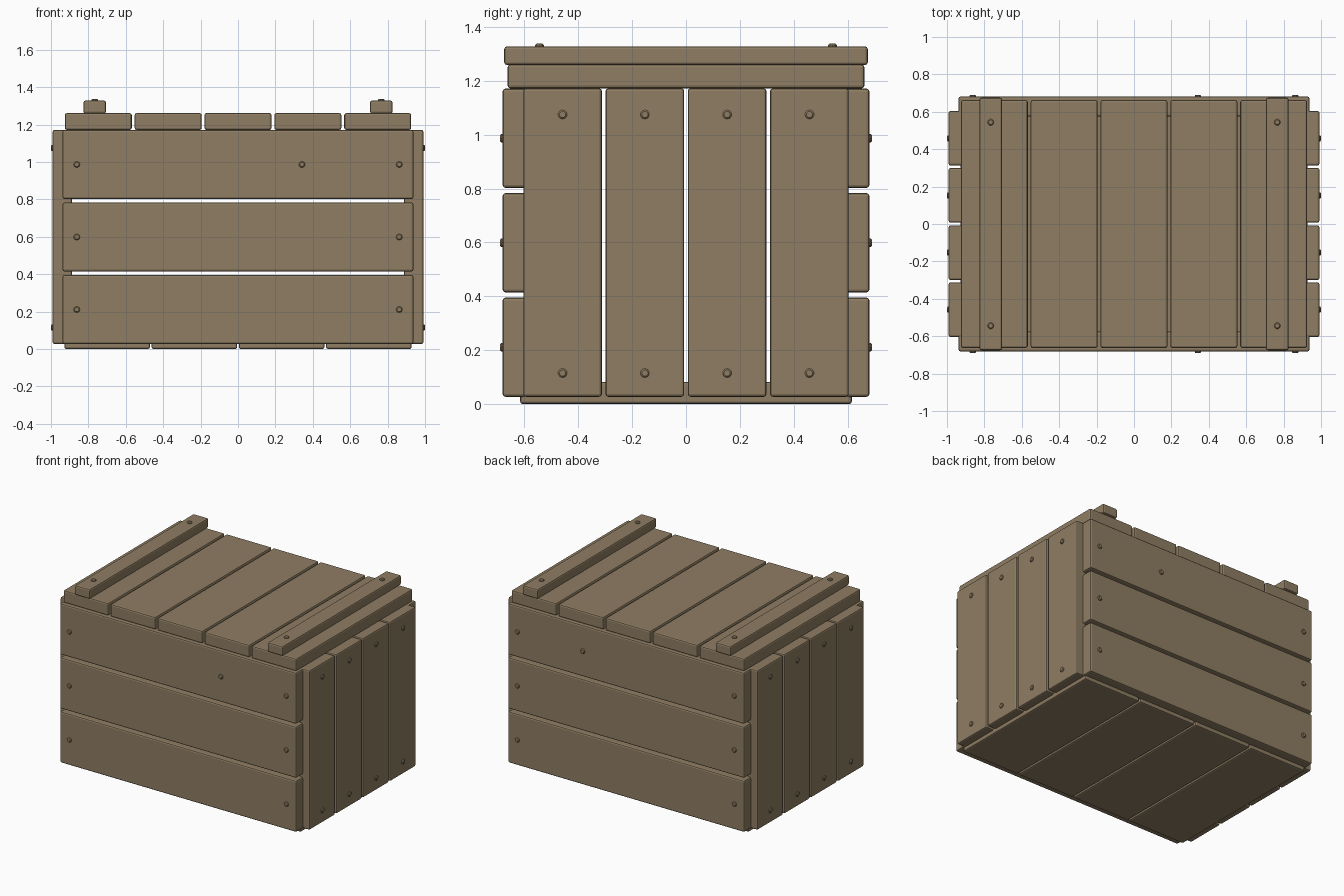
import bpy, bmesh, math
from mathutils import Vector

if "Cube" in bpy.data.objects:
    bpy.data.objects.remove(bpy.data.objects["Cube"])

wood = bpy.data.materials.new("weathered_wood")
wood.diffuse_color = (0.275, 0.206, 0.124, 1)
wood.use_nodes = True
wood.node_tree.nodes["Principled BSDF"].inputs["Base Color"].default_value = wood.diffuse_color


def finish(bm, name):
    bmesh.ops.recalc_face_normals(bm, faces=bm.faces)
    me = bpy.data.meshes.new(name)
    bm.to_mesh(me)
    bm.free()
    me.materials.append(wood)
    ob = bpy.data.objects.new(name, me)
    bpy.context.collection.objects.link(ob)
    return ob


def plank(name, x, y, z, bevel=0.01):
    """Bevelled board from (min, max) ranges."""
    bm = bmesh.new()
    bmesh.ops.create_cube(bm, size=1)
    for v in bm.verts:
        v.co = Vector([r[0] if c < 0 else r[1] for c, r in zip(v.co, (x, y, z))])
    bmesh.ops.bevel(bm, geom=bm.edges[:], offset=bevel, segments=2,
                    profile=0.5, affect='EDGES')
    finish(bm, name)


def nail(name, pos, direction, height=0.01, r=0.017):
    """Low domed nail head sitting on a surface."""
    bm = bmesh.new()
    rings = []
    for rad, h in ((r, -0.01), (r, height * 0.5), (r * 0.7, height)):
        rings.append([bm.verts.new((rad * math.cos(a * math.tau / 10),
                                    rad * math.sin(a * math.tau / 10), h))
                      for a in range(10)])
    for a, b in zip(rings, rings[1:]):
        for i in range(10):
            j = (i + 1) % 10
            bm.faces.new((a[i], a[j], b[j], b[i]))
    bm.faces.new(rings[0])
    bm.faces.new(rings[-1])
    q = Vector((0, 0, 1)).rotation_difference(Vector(direction))
    for v in bm.verts:
        v.co = q @ v.co + Vector(pos)
    finish(bm, name)


# floor boards
for i in range(4):
    x0 = -0.928 + i * 0.4665
    plank("floor_board", (x0, x0 + 0.457), (-0.616, 0.616), (0, 0.082))

# front and back boards with nails
rows = ((0.027, 0.395), (0.415, 0.783), (0.803, 1.171))
for s, side in ((-1, "front"), (1, "back")):
    for i, z in enumerate(rows):
        plank(side + "_board", (-0.938, 0.938), sorted((s * 0.575, s * 0.681)), z)
        for x in (-0.862, 0.862) + ((0.342,) if i == 2 else ()):
            nail(side + "_nail", (x, s * 0.681, (z[0] + z[1]) / 2), (0, s, 0))

# left and right upright boards with nails
for s, side in ((-1, "left"), (1, "right")):
    for i in range(4):
        yc = (i - 1.5) * 0.3055
        plank(side + "_board", sorted((s * 0.888, s * 0.991)),
              (yc - 0.146, yc + 0.146), (0.027, 1.172))
        for z in (0.115, 1.075):
            nail(side + "_nail", (s * 0.991, yc, z), (s, 0, 0), 0.009)

# lid boards
for i in range(5):
    xc = (i - 2) * 0.3735
    plank("lid_board", (xc - 0.179, xc + 0.179), (-0.662, 0.662), (1.172, 1.261))

# lid battens with nails
for s in (-1, 1):
    plank("lid_batten", (s * 0.766 - 0.06, s * 0.766 + 0.06), (-0.675, 0.675), (1.259, 1.328))
    for y in (-0.544, 0.544):
        nail("batten_nail", (s * 0.766, y, 1.328), (0, 0, 1))
